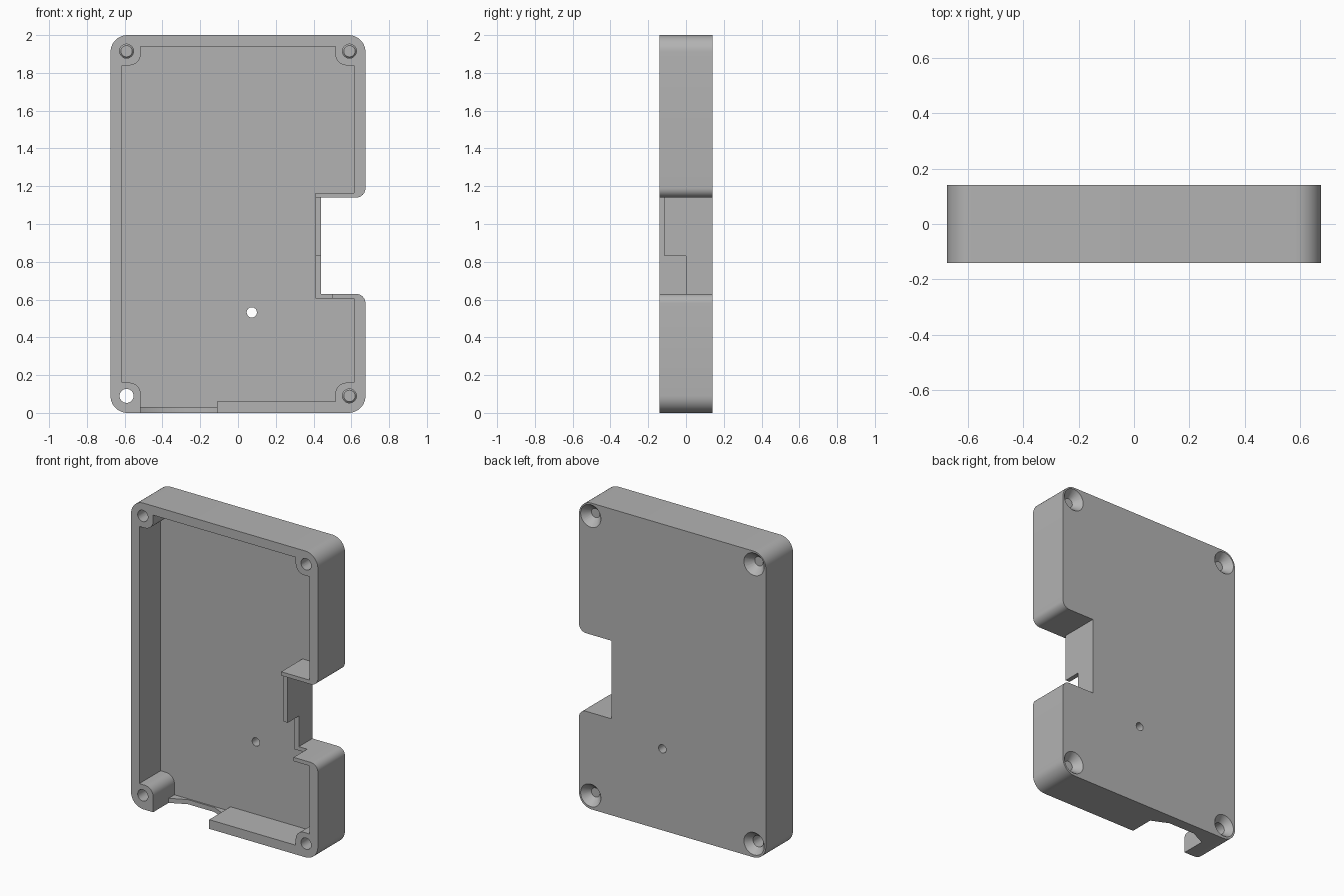
import bpy, bmesh, math
from mathutils import Vector, Matrix

cube = bpy.data.objects.get("Cube")
if cube:
    bpy.data.objects.remove(cube, do_unlink=True)

FRONT, BACK, FLOOR = -0.14, 0.14, 0.08

grey = bpy.data.materials.new("plain grey")
grey.use_nodes = True
grey.diffuse_color = (0.45, 0.45, 0.45, 1)
grey.node_tree.nodes["Principled BSDF"].inputs["Base Color"].default_value = (0.45, 0.45, 0.45, 1)


def rounded(points, steps=10):
    """Outline from (u, v) or (u, v, radius) corners; radius fillets a right angle."""
    out = []
    for i, p in enumerate(points):
        c = Vector(p[:2])
        if len(p) == 2:
            out.append(c)
            continue
        a = (Vector(points[i - 1][:2]) - c).normalized() * p[2]
        b = (Vector(points[(i + 1) % len(points)][:2]) - c).normalized() * p[2]
        for k in range(steps + 1):
            t = math.pi / 2 * k / steps
            out.append(c + a * (1 - math.sin(t)) + b * (1 - math.cos(t)))
    return out


def finish(name, bm):
    bmesh.ops.recalc_face_normals(bm, faces=bm.faces)
    mesh = bpy.data.meshes.new(name)
    bm.to_mesh(mesh)
    bm.free()
    mesh.materials.append(grey)
    obj = bpy.data.objects.new(name, mesh)
    bpy.context.collection.objects.link(obj)
    return obj


def prism(name, points, low, high, axis="Y"):
    """Extrude an outline along y (outline in x, z) or along z (outline in x, y)."""
    def place(p, h):
        return (p.x, h, p.y) if axis == "Y" else (p.x, p.y, h)
    bm = bmesh.new()
    face = bm.faces.new([bm.verts.new(place(p, low)) for p in rounded(points)])
    moved = bmesh.ops.extrude_face_region(bm, geom=[face])["geom"]
    verts = [v for v in moved if isinstance(v, bmesh.types.BMVert)]
    shift = (0, high - low, 0) if axis == "Y" else (0, 0, high - low)
    bmesh.ops.translate(bm, verts=verts, vec=shift)
    return finish(name, bm)


def block(name, x0, x1, y0, y1, z0, z1):
    return prism(name, [(x0, z0), (x1, z0), (x1, z1), (x0, z1)], y0, y1)


def cone(name, x, z, y0, y1, r0, r1):
    """Round cutter along y, radius r0 at y0 and r1 at y1."""
    bm = bmesh.new()
    bmesh.ops.create_cone(bm, cap_ends=True, segments=40, radius1=r1, radius2=r0, depth=y1 - y0)
    bm.transform(Matrix.Translation((x, (y0 + y1) / 2, z)) @ Matrix.Rotation(math.pi / 2, 4, "X"))
    return finish(name, bm)


def cut(obj, cutter):
    mod = obj.modifiers.new("cut", "BOOLEAN")
    mod.operation, mod.solver, mod.object = "DIFFERENCE", "EXACT", cutter
    bpy.context.view_layer.objects.active = obj
    bpy.ops.object.modifier_apply(modifier=mod.name)
    bpy.data.objects.remove(cutter, do_unlink=True)


# Outer shell with the side notch
W, R, M = 0.675, 0.09, 0.05
case = prism("case_tray", [
    (-W, 0, R), (W, 0, R), (W, 0.63, M), (0.44, 0.63),
    (0.44, 1.14), (W, 1.14, M), (W, 2, R), (-W, 2, R)], FRONT, BACK)

# Cavity, open to the front, leaving the corner screw bosses and the port pocket
I, B, F = 0.615, 0.515, 0.06
cut(case, prism("cavity", [
    (-B, 0.03), (-0.11, 0.03), (-0.11, 0.06), (B, 0.06), (B, 0.16, F), (I, 0.16),
    (I, 0.605), (0.41, 0.605), (0.41, 1.165), (I, 1.165), (I, 1.84), (B, 1.84, F),
    (B, 1.94), (-B, 1.94), (-B, 1.84, F), (-I, 1.84), (-I, 0.16), (-B, 0.16, F)],
    FRONT - 0.1, FLOOR))

# Port opening with sloped ends in the bottom wall
cut(case, prism("port_opening", [
    (-B, FRONT - 0.1), (-0.11, FRONT - 0.1), (-0.11, 0.02), (-0.22, 0.07),
    (-0.41, 0.07), (-B, 0.02)], -0.1, 0.04, "Z"))

# Lowered lip and cable step in the notch wall
cut(case, block("notch_lip", 0.38, 0.47, FRONT - 0.1, -0.115, 0.63, 1.14))
cut(case, block("notch_step", 0.38, 0.5, FRONT - 0.1, 0, 0.59, 0.83))

# Corner screw holes, countersunk from the back
for x in (-0.59, 0.59):
    for z in (0.09, 1.915):
        cut(case, cone("screw_hole", x, z, FRONT - 0.1, BACK + 0.1, 0.037, 0.037))
        cut(case, cone("countersink", x, z, BACK - 0.05, BACK + 0.01, 0.03, 0.082))

# Small hole through the floor
cut(case, cone("pin_hole", 0.073, 0.532, 0, BACK + 0.1, 0.027, 0.027))

bpy.ops.object.select_all(action="DESELECT")
case.select_set(True)
bpy.context.view_layer.objects.active = case
bpy.ops.object.shade_smooth_by_angle(angle=math.radians(30))
